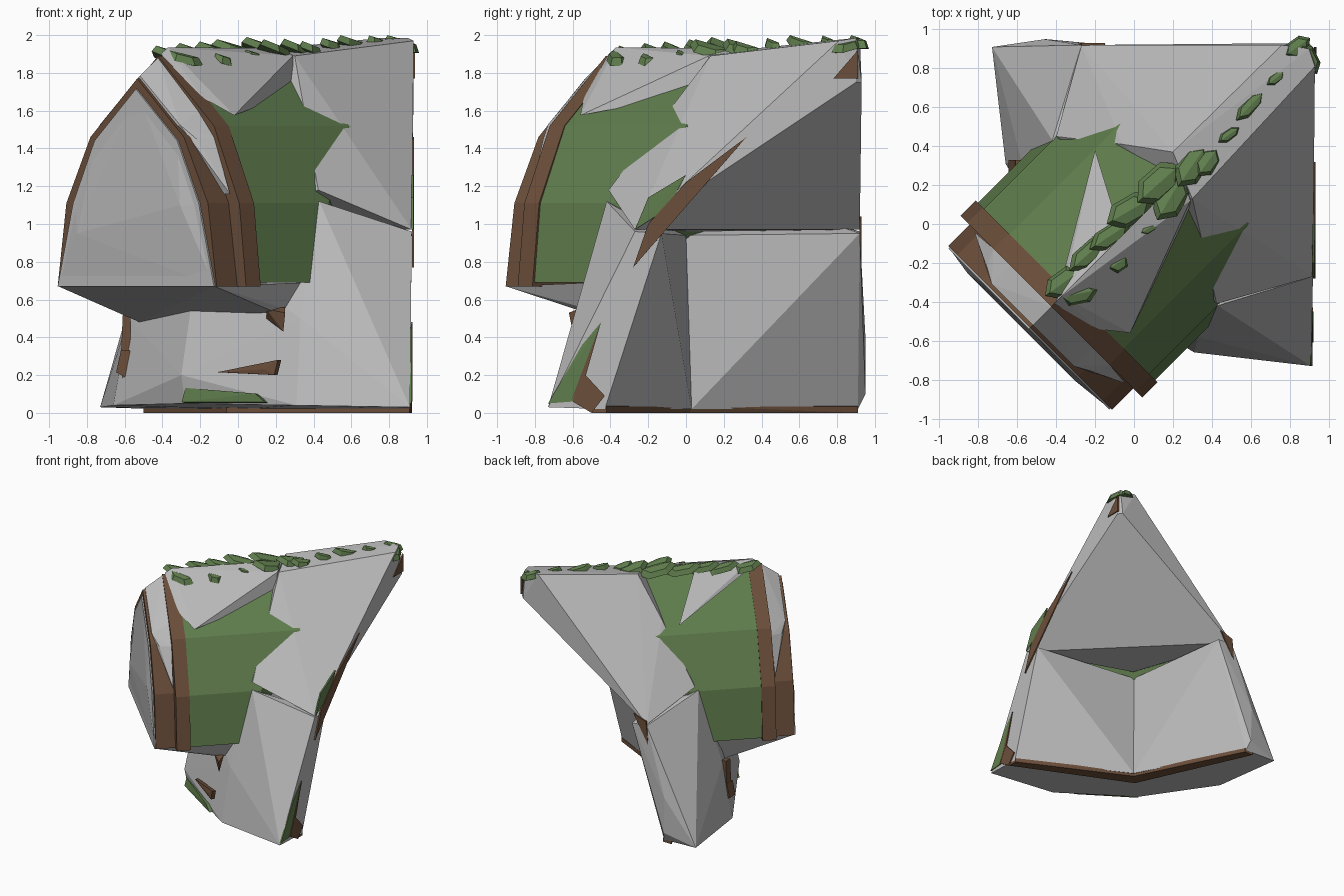
import bpy, bmesh, math, random
from mathutils import Vector

random.seed(4)
S = math.sqrt(0.5)


def mat(name, c):
    m = bpy.data.materials.new(name)
    m.diffuse_color = (*c, 1)
    return m


STONE = mat("stone grey", (0.50, 0.50, 0.50))
MOSS = mat("moss green", (0.118, 0.208, 0.075))
EARTH = mat("earth brown", (0.150, 0.078, 0.043))


def D(u, v, z):
    """Diagonal frame: u runs front-left to back-right, v across, z up."""
    return ((u + v) * S, (u - v) * S, z)


def swap(pts):
    """Mirror across the diagonal plane."""
    return [(y, x, z) for x, y, z in pts]


def hull(name, pts, m):
    bm = bmesh.new()
    for p in pts:
        bm.verts.new(p)
    r = bmesh.ops.convex_hull(bm, input=bm.verts[:])
    junk = {g for g in r["geom_interior"] + r["geom_unused"] if isinstance(g, bmesh.types.BMVert)}
    if junk:
        bmesh.ops.delete(bm, geom=list(junk), context='VERTS')
    bmesh.ops.recalc_face_normals(bm, faces=bm.faces[:])
    me = bpy.data.meshes.new(name)
    bm.to_mesh(me)
    bm.free()
    me.materials.append(m)
    ob = bpy.data.objects.new(name, me)
    bpy.context.collection.objects.link(ob)
    return ob


def patch(name, pts, m, t=0.012):
    """Thin convex patch lying on a flat or bent surface."""
    a, b, c = (Vector(p) for p in pts[:3])
    n = (b - a).cross(c - a).normalized() * t / 2
    hull(name, [tuple(Vector(p) + n * s) for p in pts for s in (1, -1)], m)


def arch(name, prof, u0, u1, m):
    """Pointed arch solid; u0/u1 may be lists, one value per profile point."""
    pts = []
    for i, (v, z) in enumerate(prof):
        for u in (u0, u1):
            uu = u[i] if isinstance(u, list) else u
            pts += [D(uu, v, z), D(uu, -v, z)]
    return hull(name, pts, m)


INNER = [(0.595, 0.67), (0.53, 1.11), (0.35, 1.46), (0, 1.77)]
OUTER = [(0.66, 0.67), (0.61, 1.11), (0.42, 1.52), (0, 1.89)]
ROOF = [(0.645, 0.69), (0.60, 1.11), (0.415, 1.52), (0, 1.885)]

# Lower rocks, spread in a V
leg = [(-.28, -.28, .05), (.31, -.66, .04), (.91, -.73, .03), (.91, -.43, .02), (.03, .03, .02),
       (-.3, -.3, .2), (.33, -.58, .5), (.34, -.5, .75), (.43, -.42, 1.12),
       (.92, -.27, .96), (.92, -.13, .95), (0, 0, .94), (-.2, -.2, .9)]
hull("lower_rock_right", leg, STONE)
hull("lower_rock_left", swap(leg) + [(-.45, .95, .1), (-.46, .95, .4)], STONE)
soil = [(.91, -.50, 0), (.91, -.42, 0), (.02, .02, 0), (-.06, -.06, 0),
        (.91, -.50, .04), (.91, -.42, .035), (.03, .03, .035), (-.06, -.06, .04)]
hull("base_soil_right", soil, EARTH)
hull("base_soil_left", swap(soil), EARTH)

# Leaning upper rock
hull("upper_rock", [
    (.92, -.27, .97), (.425, -.41, 1.18), (.59, .02, 1.52), (.30, .12, 1.75), (.30, .13, 1.89),
    (.93, .81, 1.97), (.93, .90, 1.75), (.90, .93, 1.75), (.9, .9, 1.985), (.76, .92, 1.985),
    (.05, .05, .96), (-.27, .92, .97), (-.40, .45, 1.15), (-.07, .50, 1.52), (-.06, .41, 1.62),
    (.20, .37, 1.93)], STONE)

# Pointed roof, rims and front wall
arch("roof", ROOF, -.52, [-.16, -.08, .42, .35], MOSS)
# Side skirts carry the roof edge back to the lower rocks
for s, side in ((1, "right"), (-1, "left")):
    hull("roof_skirt_" + side, [D(u, s * v, z) for u, v, z in (
        (-.5, .645, .69), (-.02, .645, .69), (-.5, .6, 1.11), (.08, .6, 1.11), (.43, .414, 1.52),
        (-.1, .5, .69), (0, .5, 1.11))], MOSS)
arch("outer_rim", OUTER, -.60, -.49, EARTH)
arch("inner_rim", INNER, -.755, -.59, EARTH)
arch("front_wall", [(.585, .67), (.47, 1.11), (.31, 1.44), (0, 1.715)], -.765, -.74, STONE)
hull("front_bulge", [D(-.76, s * v, z) for s in (1, -1) for v, z in
     ((.585, .67), (.46, 1.1), (.305, 1.43), (0, 1.71))] + [D(-.785, -.42, .95), D(-.785, .35, 1.1)], STONE)
gap = [(-.735, 0, 1.785), (-.6, 0, 1.88), (-.735, .3, 1.525), (-.6, .3, 1.60),
       (-.69, .38, 1.45), (-.6, .42, 1.46), (-.61, .55, 1.16)]
hull("rim_stone", [D(u, s * v, z) for u, v, z in gap for s in (1, -1)], STONE)

# Sloping stone under the floor
hull("floor_stone", [D(u, s * v, z) for s in (1, -1) for u, v, z in
     ((-.76, .585, .67), (-.1, .6, .69), (-.19, .545, .55), (-.25, .52, .535))]
     + [(-.52, .22, .48), (-.1, -.1, .6)], STONE)

# Stone crust over the ridge
hull("ridge_stone_right", [(-.41, -.41, 1.90), (-.37, -.37, 1.935), (-.19, -.54, 1.67), (-.02, -.56, 1.575),
     (.30, .10, 1.70), (.29, .12, 1.89), (.25, .25, 1.93), (-.2, -.2, 1.92), (-.1, -.1, 1.7)], STONE)
hull("ridge_stone_left", [(-.40, -.40, 1.90), (-.37, -.37, 1.93), (-.33, -.22, 1.85), (-.20, .38, 1.60),
     (-.09, .02, 1.89), (-.1, -.1, 1.92), (-.15, -.1, 1.7)], STONE)

# Moss and earth patches on the rocks
patch("leg_moss", [(.912, -.73, .05), (.912, -.60, .06), (.914, -.45, .48), (.912, -.55, .36)], MOSS)
patch("leg_soil", [(.915, -.60, .06), (.915, -.50, .0), (.915, -.43, .09), (.915, -.55, .22)], EARTH)
patch("leg_soil_tip", [(.917, -.61, .06), (.917, -.53, .2), (.917, -.45, .48)], EARTH)
patch("ledge_moss", [(.922, -.27, .97), (.922, -.2, 1.14), (.924, 0, 1.26), (.922, -.1, 1.08)], MOSS)
patch("ledge_soil", [(.926, -.28, .77), (.926, -.2, 1.0), (.927, 0, 1.22), (.927, .32, 1.46), (.926, -.12, 1.0)], EARTH)
patch("ledge_soil_left", [(-.29, .922, .80), (-.27, .924, 1.0), (-.15, .924, 1.04)], EARTH)
patch("peak_soil", [(.932, .78, 1.77), (.932, .91, 1.77), (.932, .91, 1.92), (.932, .86, 1.82)], EARTH)
patch("foot_moss", [(-.29, -.29, .055), (-.27, -.29, .13), (.1, -.55, .1), (.15, -.58, .055)], MOSS, .03)
# Roots hanging on the front of the rocks
root_y = .27
hull("root_stem", [(x, root_y + dy, z) for dy in (0, .06) for x, z in
     ((-.62, .3), (-.57, .3), (-.61, .52), (-.57, .52), (-.61, .16), (-.58, .16))], EARTH)
hull("root_foot", [(x, root_y + dy, z) for dy in (-.02, .06) for x, z in
     ((-.645, .215), (-.53, .215), (-.62, .33), (-.57, .33), (-.60, .19))], EARTH)
patch("root_tendril", [(-.1, -.42, .215), (.2, -.63, .2), (.22, -.64, .28), (.15, -.60, .23)], EARTH, .03)
hull("root_stub", [(.15, -.54, .55), (.15, -.48, .50), (.24, -.60, .43), (.25, -.55, .56), (.25, -.62, .53)], EARTH)

# Leafy vine along the ridge: flattened hexagonal clumps (x, y, z, length, width)
vine = [(-.36, -.30, 1.90, .12, .07), (-.29, -.36, 1.88, .11, .06), (-.23, -.15, 1.91, .14, .06),
        (-.12, -.06, 1.92, .13, .06), (-.02, .07, 1.93, .14, .08), (.13, .21, 1.94, .15, .09),
        (.19, .14, 1.93, .14, .09), (.30, .30, 1.935, .13, .08), (.38, .32, 1.93, .09, .06),
        (.49, .46, 1.95, .07, .03), (.60, .61, 1.96, .11, .04), (.73, .75, 1.965, .06, .03),
        (-.08, -.20, 1.87, .06, .05), (.08, -.02, 1.89, .06, .03), (.84, .91, 1.965, .08, .05),
        (.90, .85, 1.945, .09, .05)]
for i, (x, y, z, a, b) in enumerate(vine):
    ang = math.pi / 4 + random.uniform(-.3, .3)
    if i == 1:
        ang = .2
    if i == 15:
        ang = -1.1
    pts = []
    for k in range(6):
        t = k * math.pi / 3
        for s, h in ((1, -.015), (.75, .022)):
            p, q = a * s * math.cos(t), b * s * math.sin(t)
            pts.append((x + p * math.cos(ang) - q * math.sin(ang),
                        y + p * math.sin(ang) + q * math.cos(ang),
                        min(2.0, z + h - p * .25 - abs(q) * .3)))
    hull("vine_leaf_%d" % i, pts, MOSS)
